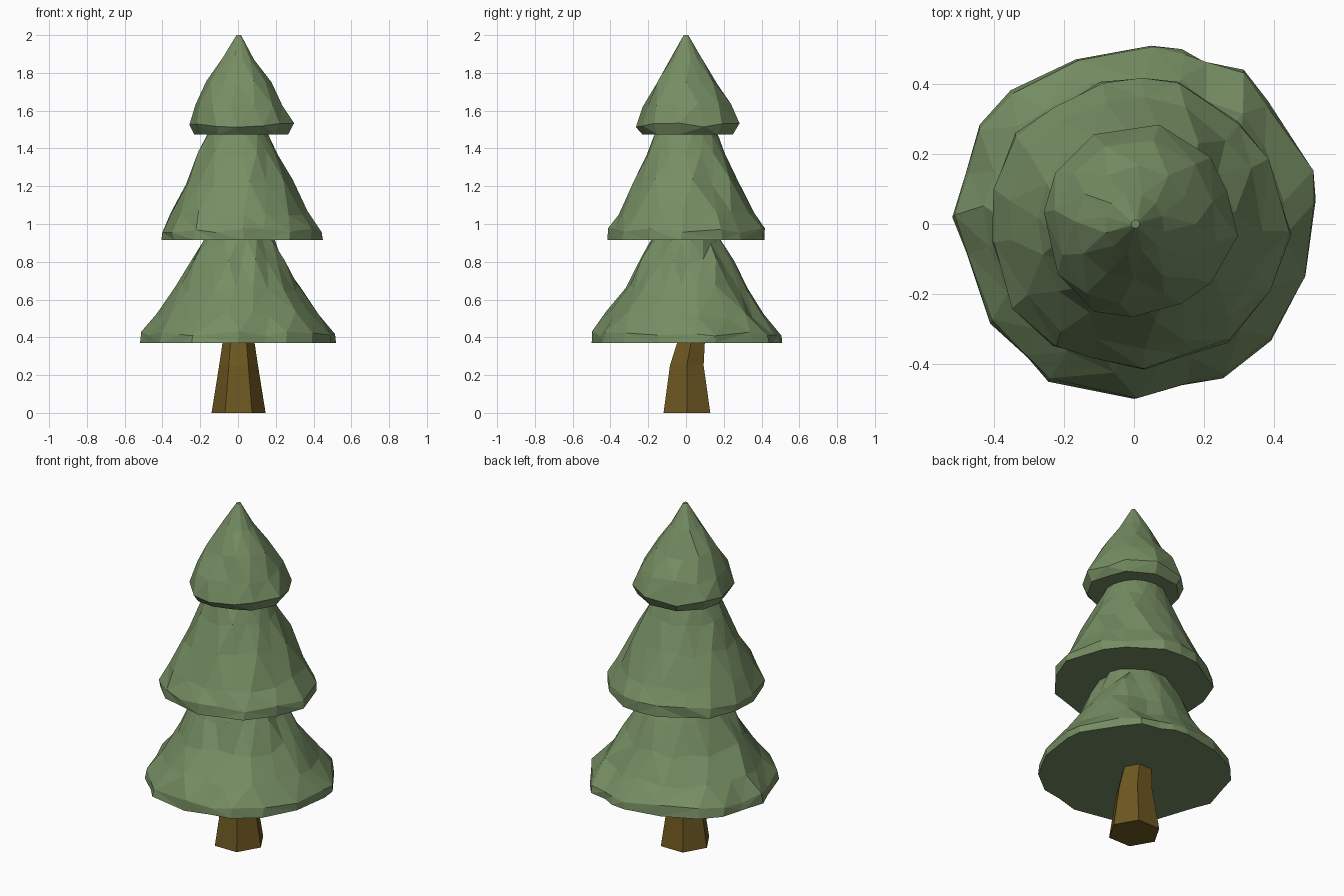
import bpy, bmesh, math, random

if "Cube" in bpy.data.objects:
    bpy.data.objects.remove(bpy.data.objects["Cube"])

random.seed(4)


def material(name, rgb):
    m = bpy.data.materials.new(name)
    m.diffuse_color = (*rgb, 1)
    m.use_nodes = True
    m.node_tree.nodes["Principled BSDF"].inputs["Base Color"].default_value = m.diffuse_color
    return m


green = material("needles", (0.18, 0.27, 0.125))
brown = material("bark", (0.15, 0.095, 0.015))


def loft(name, rings, mat, triangulate=False):
    """Skin a stack of equal-length rings and cap both ends."""
    bm = bmesh.new()
    vs = [[bm.verts.new(p) for p in ring] for ring in rings]
    n = len(vs[0])
    sides = []
    for a, b in zip(vs, vs[1:]):
        for i in range(n):
            j = (i + 1) % n
            sides.append(bm.faces.new((a[i], a[j], b[j], b[i])))
    bm.faces.new(vs[0][::-1])
    bm.faces.new(vs[-1])
    if triangulate:
        bmesh.ops.triangulate(bm, faces=sides)
    bmesh.ops.recalc_face_normals(bm, faces=bm.faces)
    me = bpy.data.meshes.new(name)
    bm.to_mesh(me)
    bm.free()
    me.materials.append(mat)
    ob = bpy.data.objects.new(name, me)
    bpy.context.collection.objects.link(ob)
    return ob


def tier(name, outline, profile, shape_fade=0.45):
    """Ragged cone: the rim follows the outline, getting rounder upwards.
    profile rows: mean radius, height, jitter."""
    polar = sorted((math.atan2(y, x), math.hypot(x, y)) for x, y in outline)
    mean = sum(r for _, r in polar) / len(polar)
    n = len(polar)
    rings = []
    for k, (rad, z, jit) in enumerate(profile):
        fade = 1 if k < 2 else shape_fade / (k - 1)
        ring = []
        for i, (a, r) in enumerate(polar):
            if k > 1:
                even = -math.pi + (i + 0.5 + 0.5 * (k % 2)) * 2 * math.pi / n
                a = a * fade + even * (1 - fade)
            f = rad * (1 + (r / mean - 1) * fade)
            f += random.uniform(-jit, jit)
            a += random.uniform(-jit, jit) * 3 * (k > 0)
            dz = random.uniform(-jit, jit) * 1.6 * (k > 0)
            ring.append((f * math.cos(a), f * math.sin(a), z + dz))
        rings.append(ring)
    return loft(name, rings, green, True)


# Trunk: bent, tapered hexagonal post
trunk_rows = [(0.143, 0.005, 0), (0.103, 0.004, 0.25), (0.085, 0.026, 0.37), (0.08, 0.03, 0.45)]
loft("trunk", [[(0.003 + r * math.cos(i * math.pi / 3), cy + r * math.sin(i * math.pi / 3), z)
                for i in range(6)] for r, cy, z in trunk_rows], brown)

# Lower foliage
tier("lower_foliage",
     [(-.53, .02), (-.49, .15), (-.45, .29), (-.36, .39), (-.17, .48), (.05, .52), (.14, .51),
      (.21, .47), (.32, .45), (.39, .36), (.52, .16), (.53, .07), (.50, -.15), (.40, -.34),
      (.26, -.45), (.14, -.47), (0, -.51), (-.25, -.46), (-.31, -.39), (-.42, -.29), (-.49, -.08)],
     [(.510, .37, 0), (.505, .42, .008), (.42, .52, .012), (.325, .66, .014),
      (.245, .80, .012), (.19, .905, .008), (.16, .96, 0)])

# Middle foliage
tier("middle_foliage",
     [(-.42, -.05), (-.41, .11), (-.35, .27), (-.23, .34), (-.10, .42), (.02, .43), (.13, .42),
      (.31, .30), (.39, .20), (.465, -.03), (.40, -.20), (.28, -.35), (.15, -.39), (.03, -.43),
      (-.12, -.39), (-.24, -.36), (-.35, -.25)],
     [(.418, .915, 0), (.418, .965, .008), (.365, 1.06, .012), (.285, 1.22, .014),
      (.212, 1.37, .010), (.17, 1.465, .006), (.14, 1.53, 0)])

# Top foliage, ending in a small blunt tip
tier("top_foliage",
     [(-.27, .03), (-.24, .15), (-.12, .27), (.07, .29), (.23, .20), (.27, .10), (.31, -.04),
      (.23, -.18), (.13, -.23), (0, -.27), (-.12, -.26), (-.22, -.14)],
     [(.245, 1.475, 0), (.278, 1.525, .008), (.235, 1.63, .010), (.165, 1.745, .010),
      (.085, 1.875, .004), (.012, 2.0, 0)])

# Keep the leader tip exactly at full height
tip = bpy.data.objects["top_foliage"].data
for v in tip.vertices[-12:]:
    v.co.x += 0.004
    v.co.z = 2.0
